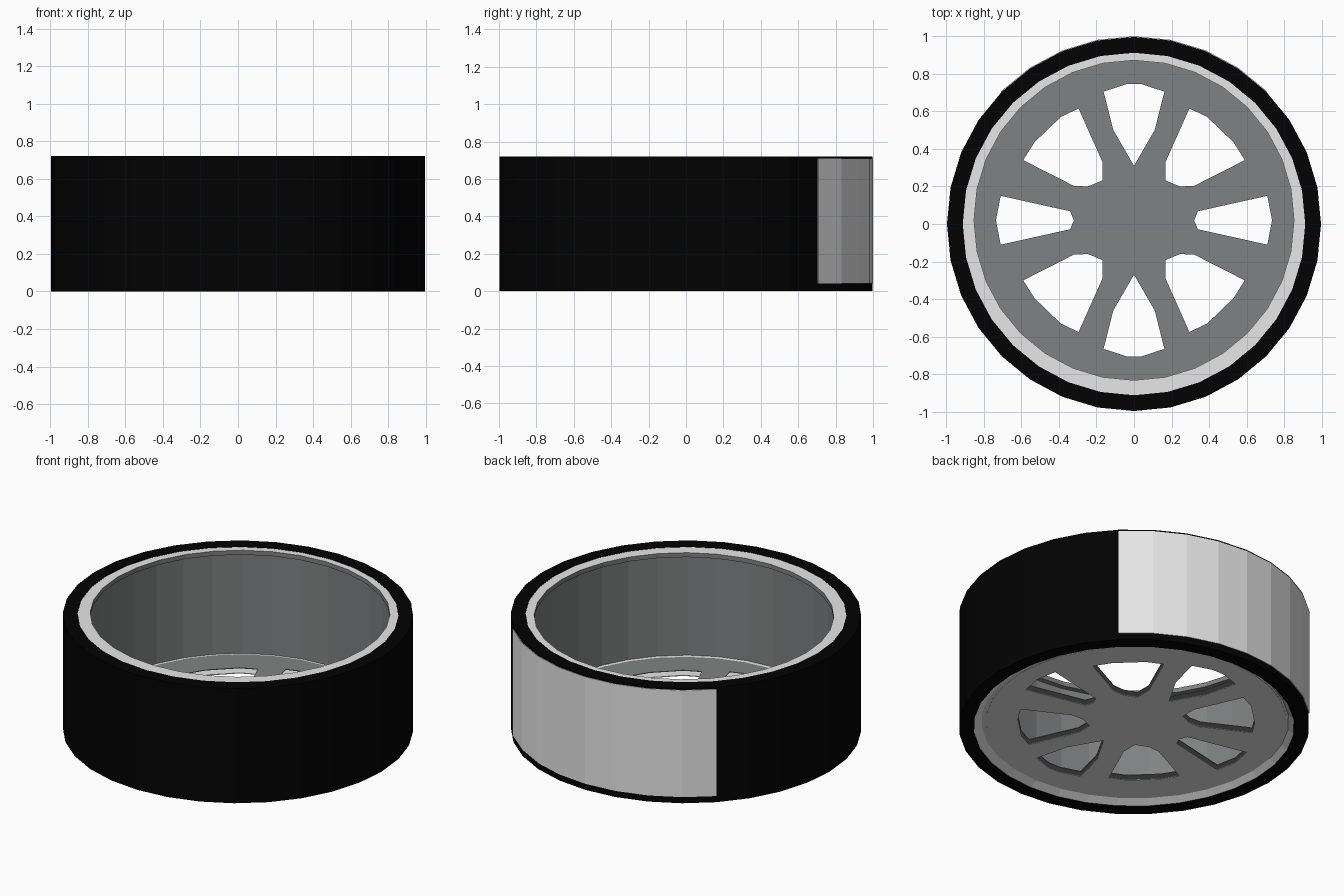
import bpy, bmesh, math

if "Cube" in bpy.data.objects:
    bpy.data.objects.remove(bpy.data.objects["Cube"])

SEG = 32
OFF = 0.02      # the wheel centre sits slightly towards the back


def material(name, rgb):
    m = bpy.data.materials.new(name)
    m.diffuse_color = (*rgb, 1)
    m.use_nodes = True
    m.node_tree.nodes["Principled BSDF"].inputs["Base Color"].default_value = m.diffuse_color
    return m


BLACK = material("black_rubber", (0.0006, 0.0006, 0.0006))
LIGHT = material("light_grey", (0.8, 0.8, 0.8))
GREY = material("mid_grey", (0.21, 0.226, 0.224))


def ring(name, profile, mats, colours=None, first=0, count=SEG):
    """Sweep a closed (radius, z, y offset) profile; colours gives a slot per profile edge."""
    bm = bmesh.new()
    full = count == SEG
    loops = []
    for i in range(first, first + count + (0 if full else 1)):
        a = 2 * math.pi * i / SEG
        loops.append([bm.verts.new((r * math.cos(a), r * math.sin(a) + y, z))
                      for r, z, y in profile])
    n = len(profile)
    for i in range(count):
        a, b = loops[i], loops[(i + 1) % len(loops)]
        for k in range(n):
            j = (k + 1) % n
            f = bm.faces.new((a[k], b[k], b[j], a[j]))
            f.material_index = colours[k] if colours else 0
    if not full:
        bm.faces.new(loops[0])
        bm.faces.new(loops[-1])
    bmesh.ops.recalc_face_normals(bm, faces=bm.faces)
    me = bpy.data.meshes.new(name)
    bm.to_mesh(me)
    bm.free()
    for m in mats:
        me.materials.append(m)
    ob = bpy.data.objects.new(name, me)
    bpy.context.collection.objects.link(ob)
    return ob


# Tyre: plain band
ring("tyre", [(0.996, 0, 0), (0.996, 0.72, 0), (0.912, 0.72, 0), (0.912, 0, 0)], [BLACK])

# Light plate wrapped round the back quarter of the tyre
ring("back_plate", [(0.994, 0.04, 0), (1.0, 0.04, 0), (1.0, 0.71, 0), (0.994, 0.71, 0)],
     [LIGHT], first=4, count=8)

# Rim barrel: light top ring, grey lip and inside wall, light floor ledge and bevelled underside
ring("rim_barrel",
     [(0.912, 0.005, 0), (0.912, 0.718, 0), (0.852, 0.718, OFF), (0.852, 0.69, OFF),
      (0.876, 0.688, OFF * 0.7), (0.876, 0.062, OFF * 0.7),
      (0.845, 0.062, OFF), (0.845, 0.03, OFF), (0.874, 0.03, OFF * 0.5)],
     [LIGHT, GREY], [0, 0, 1, 1, 1, 0, 0, 0, 0])

# Spoked discs: flat outline with eight window cut-outs
top = [(0, .29), (.11, .48), (.162, .685), (.04, .725),
       (-.04, .725), (-.162, .685), (-.11, .48)]
side = [(.32, 0), (.34, .048), (.71, .13), (.735, 0), (.71, -.13), (.34, -.048)]
diagonal = [(.295, .595), (.39, .55), (.53, .415), (.59, .32),
            (.32, .183), (.245, .18), (.168, .212), (.168, .31)]


def flip(pts, sx, sy):
    return [(x * sx, y * sy) for x, y in pts]


def spoke_disc(name, radius, z, mat):
    """Thin disc with the eight windows."""
    angles = [2 * math.pi * i / SEG for i in range(SEG)]
    outlines = [[(radius * math.cos(a), radius * math.sin(a)) for a in angles]]
    for s in (1, -1):
        outlines += [flip(top, 1, s), flip(side, s, 1)]
        outlines += [flip(diagonal, s, t) for t in (1, -1)]
    cu = bpy.data.curves.new(name, 'CURVE')
    cu.dimensions = '2D'
    cu.fill_mode = 'BOTH'
    cu.extrude = 0.002
    for pts in outlines:
        sp = cu.splines.new('POLY')
        sp.points.add(len(pts) - 1)
        for p, (x, y) in zip(sp.points, pts):
            p.co = (x, y, 0, 1)
        sp.use_cyclic_u = True
    cu.materials.append(mat)
    disc = bpy.data.objects.new(name, cu)
    disc.location = (0, OFF, z)
    bpy.context.collection.objects.link(disc)
    bpy.ops.object.select_all(action='DESELECT')
    bpy.context.view_layer.objects.active = disc
    disc.select_set(True)
    bpy.ops.object.convert(target='MESH')
    for p in bpy.context.object.data.polygons:
        p.use_smooth = False


# Grey inner sheet above a light outer sheet
spoke_disc("inner_spoke_disc", 0.853, 0.062, GREY)
spoke_disc("outer_spoke_disc", 0.853, 0.03, LIGHT)
